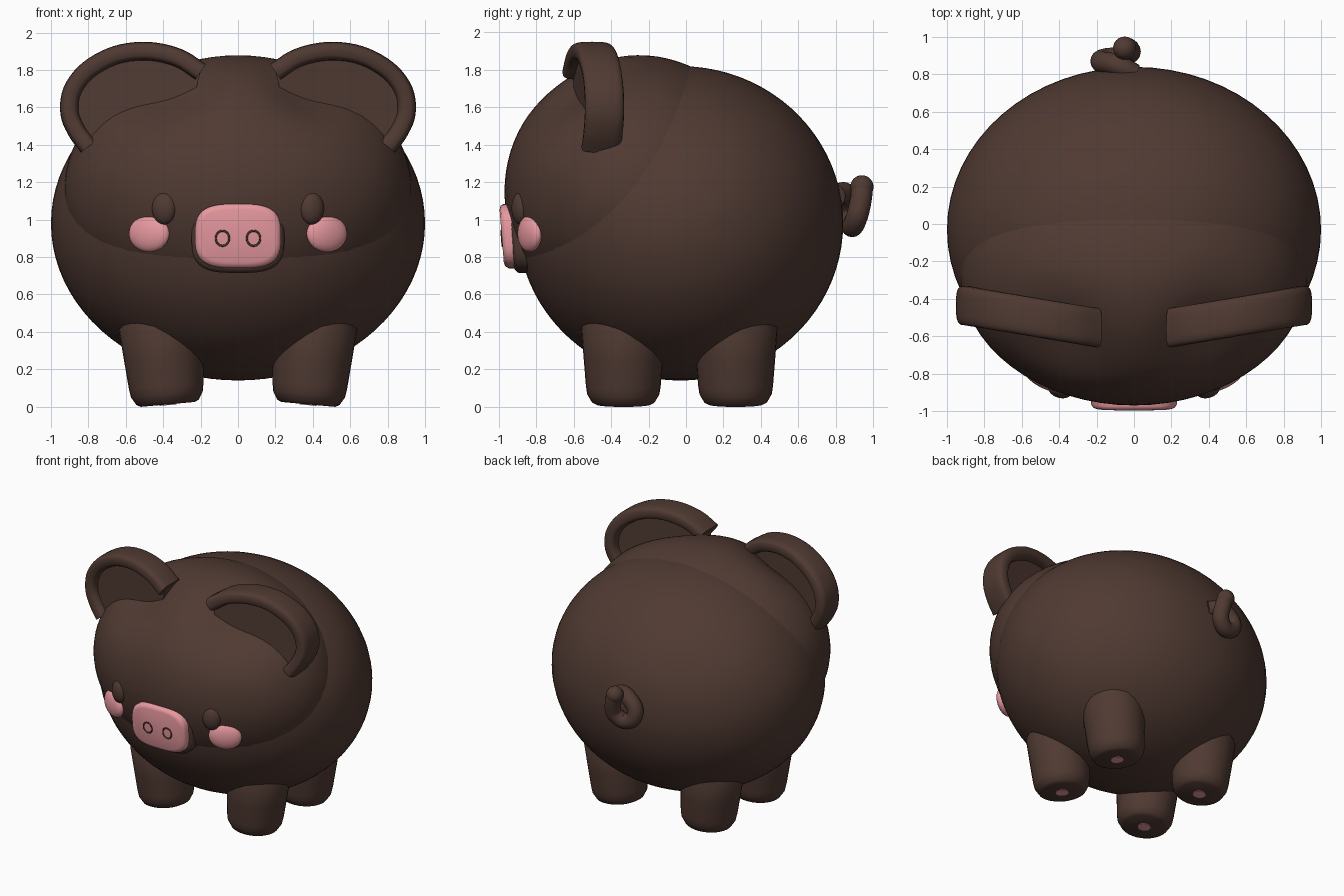
import bpy, bmesh, math
from mathutils import Vector, Matrix

if "Cube" in bpy.data.objects:
    bpy.data.objects.remove(bpy.data.objects["Cube"])


def material(name, rgb):
    m = bpy.data.materials.new(name)
    m.diffuse_color = (*rgb, 1)
    m.use_nodes = True
    m.node_tree.nodes["Principled BSDF"].inputs["Base Color"].default_value = m.diffuse_color
    return m


BROWN = material("dark_brown", (0.08, 0.042, 0.032))
PINK = material("pink", (0.80, 0.32, 0.35))


def finish(name, bm, mat, angle=40):
    bmesh.ops.recalc_face_normals(bm, faces=bm.faces)
    me = bpy.data.meshes.new(name)
    bm.to_mesh(me)
    bm.free()
    ob = bpy.data.objects.new(name, me)
    bpy.context.collection.objects.link(ob)
    me.materials.append(mat)
    bpy.ops.object.select_all(action='DESELECT')
    ob.select_set(True)
    bpy.context.view_layer.objects.active = ob
    bpy.ops.object.shade_smooth_by_angle(angle=math.radians(angle))
    return ob


def ellipsoid(name, loc, radii, mat, turn=0, seg=32, shape=None):
    bm = bmesh.new()
    bmesh.ops.create_uvsphere(bm, u_segments=seg, v_segments=seg * 2 // 3, radius=1)
    m = Matrix.Translation(loc) @ Matrix.Rotation(turn, 4, 'Z') @ Matrix.Diagonal((*radii, 1))
    bmesh.ops.transform(bm, matrix=m, verts=bm.verts)
    if shape:
        for v in bm.verts:
            v.co = shape(v.co)
    return finish(name, bm, mat, 80)


def loft(name, rings, mat, angle=40):
    bm = bmesh.new()
    vr = [[bm.verts.new(p) for p in r] for r in rings]
    n = len(vr[0])
    for a, b in zip(vr, vr[1:]):
        for i in range(n):
            j = (i + 1) % n
            bm.faces.new((a[i], a[j], b[j], b[i]))
    bm.faces.new(vr[0])
    bm.faces.new(vr[-1])
    return finish(name, bm, mat, angle)


def superellipse(a, b, e, n):
    out = []
    for i in range(n):
        t = 2 * math.pi * i / n
        c, s = math.cos(t), math.sin(t)
        out.append((a * math.copysign(abs(c) ** (2 / e), c),
                    b * math.copysign(abs(s) ** (2 / e), s)))
    return out


def spline(pts, steps=5):
    # Catmull-Rom interpolation through the points
    p = [Vector(q) for q in pts]
    p = [2 * p[0] - p[1]] + p + [2 * p[-1] - p[-2]]
    out = []
    for i in range(1, len(p) - 2):
        a, b, c, d = p[i - 1:i + 3]
        for k in range(steps):
            t = k / steps
            out.append(0.5 * (2 * b + (c - a) * t + (2 * a - 5 * b + 4 * c - d) * t ** 2
                              + (3 * b - a - 3 * c + d) * t ** 3))
    return out + [p[-2]]


# Body and head, with shallow dents in front of the ears
def dent(co):
    c = Vector((0, -0.26, 1.15))
    k = sum(math.exp(-(co - Vector((s * 0.4, -0.62, 1.7))).length_squared / 0.07)
            for s in (-1, 1))
    return c + (co - c) * (1 - 0.10 * min(k, 1))


ellipsoid("body", (0, -0.03, 0.98), (1.0, 0.87, 0.84), BROWN, seg=64)
ellipsoid("head", (0, -0.26, 1.15), (0.93, 0.71, 0.73), BROWN, seg=64, shape=dent)


# Snout: brown backing and pink front, leaning forward at the top
def snout(name, a, b, zc, steps, mat):
    rings = []
    for y, inset in steps:
        rings.append([(x, y - (z + zc - 0.9) * 0.08, z + zc)
                      for x, z in superellipse(a - inset, b - inset, 3.2, 48)])
    loft(name, rings, mat, 60)


snout("snout_base", 0.248, 0.185, 0.9, [(-0.78, 0), (-0.91, 0), (-0.93, 0.02)], BROWN)
snout("snout_front", 0.23, 0.172, 0.912,
      [(-0.90, 0), (-0.96, 0), (-0.977, 0.01), (-0.984, 0.03)], PINK)

# Ear rim path in the front plane
EAR = [(0.20, 1.79), (0.32, 1.865), (0.48, 1.90), (0.65, 1.88), (0.80, 1.80),
       (0.885, 1.69), (0.90, 1.57), (0.86, 1.47), (0.80, 1.39)]
path = spline(EAR)


def ear_y(x):
    return -0.56 + 0.17 * (x - 0.17)


for s, side in ((1, "right"), (-1, "left")):
    # Ear rim: rounded band swept along the arch
    rings = []
    for i, p in enumerate(path):
        t = (path[min(i + 1, len(path) - 1)] - path[max(i - 1, 0)]).normalized()
        n = Vector((-t.y, t.x))
        rings.append([(s * (p.x + n.x * a), ear_y(p.x) + b, p.y + n.y * a)
                      for a, b in superellipse(0.05, 0.105, 3.5, 24)])
    loft(f"ear_rim_{side}", rings, BROWN, 50)

    # Ear plate filling the arch down into the head
    outline = list(path) + [Vector((0.6, 1.35)), Vector((0.25, 1.6))]
    loft(f"ear_plate_{side}",
         [[(s * p.x, ear_y(p.x) + d, p.y) for p in outline] for d in (-0.05, 0.05)], BROWN)

    # Face details
    ellipsoid(f"eye_{side}", (s * 0.395, -0.885, 1.06), (0.066, 0.045, 0.086), BROWN, s * 0.3)
    ellipsoid(f"cheek_{side}", (s * 0.475, -0.835, 0.925), (0.118, 0.045, 0.098), PINK, s * 0.45)
    bpy.ops.mesh.primitive_torus_add(location=(s * 0.083, -0.984, 0.9),
                                     rotation=(math.pi / 2 + 0.08, 0, 0),
                                     major_radius=0.036, minor_radius=0.005,
                                     major_segments=32, minor_segments=8)
    ring = bpy.context.object
    ring.name = f"nostril_{side}"
    ring.scale.y = 1.12
    ring.data.materials.append(BROWN)
    bpy.ops.object.shade_smooth()

    # Legs: tapered, leaning outwards at the top, with a small pad underneath
    for yc, end in ((-0.335, "front"), (0.265, "back")):
        m = Matrix.Translation((s * 0.375, yc, 0.012)) @ Matrix.Rotation(s * 0.09, 4, 'Y')

        def ring_at(r, z):
            return [m @ Vector((r * math.cos(k * math.pi / 16), r * math.sin(k * math.pi / 16), z))
                    for k in range(32)]

        profile = [(0.145, 0), (0.168, 0.012), (0.193, 0.055), (0.2, 0.1),
                   (0.212, 0.25), (0.225, 0.42), (0.16, 0.56)]
        loft(f"{end}_leg_{side}", [ring_at(r, z) for r, z in profile], BROWN, 50)
        loft(f"{end}_foot_pad_{side}", [ring_at(0.045, 0.02), ring_at(0.045, -0.004)], PINK)

# Curly tail: tube swept along a loop, with a round tip
tail = spline([(0.0, 0.80, 1.13), (-0.09, 0.85, 1.14), (-0.17, 0.865, 1.07), (-0.16, 0.88, 0.99),
               (-0.085, 0.89, 0.965), (-0.025, 0.915, 1.02), (-0.03, 0.935, 1.11),
               (-0.05, 0.94, 1.175)], 6)
rings = []
for i, p in enumerate(tail):
    t = (tail[min(i + 1, len(tail) - 1)] - tail[max(i - 1, 0)]).normalized()
    u = t.cross(Vector((0, 1, 0))).normalized()
    w = t.cross(u)
    rings.append([p + u * a + w * b for a, b in superellipse(0.058, 0.058, 2, 16)])
loft("tail", rings, BROWN, 60)
ellipsoid("tail_tip", tail[-1], (0.062, 0.062, 0.062), BROWN, seg=24)
